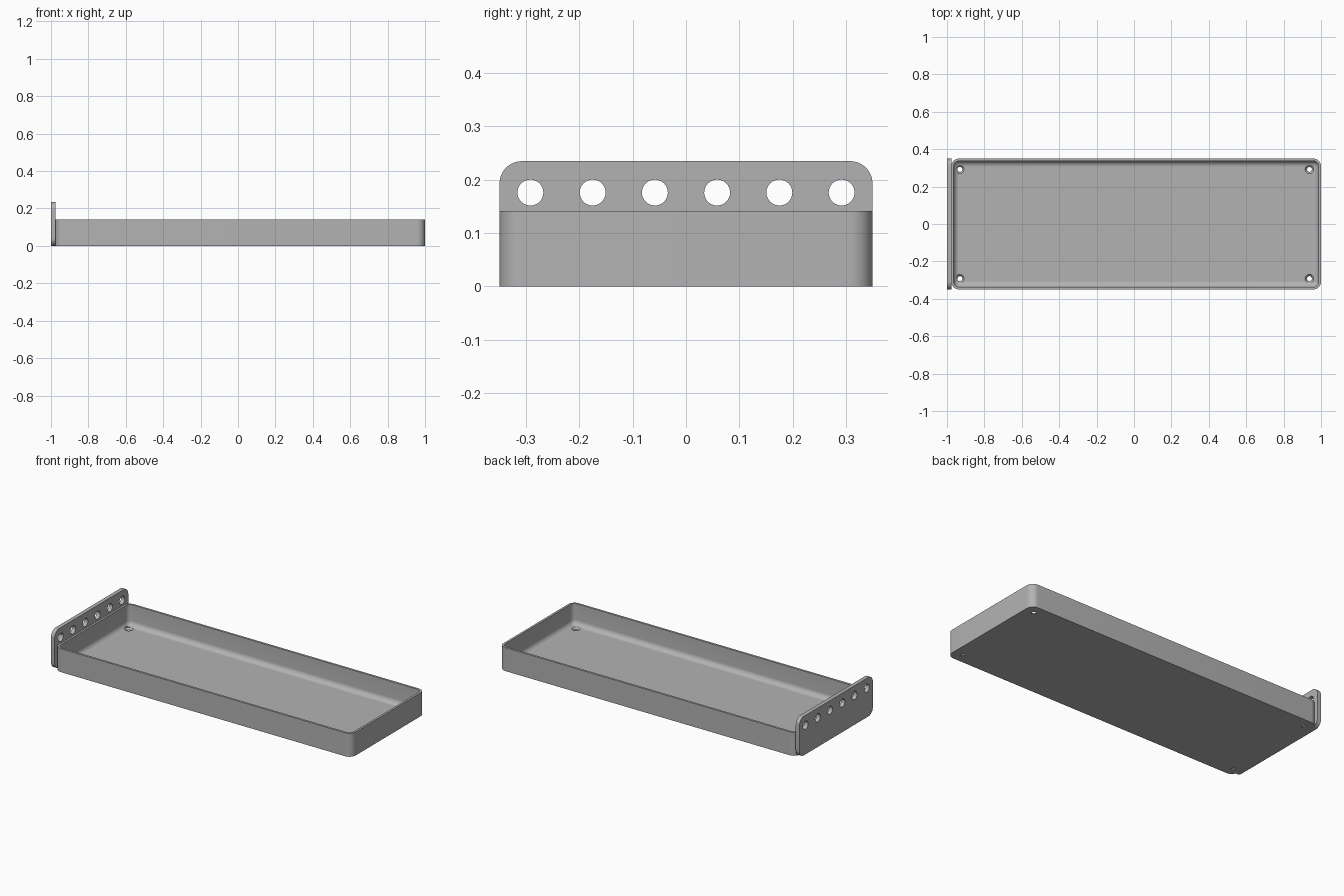
import bpy, bmesh, math

if "Cube" in bpy.data.objects:
    bpy.data.objects.remove(bpy.data.objects["Cube"])

GREY = (0.45, 0.45, 0.45, 1)
grey = bpy.data.materials.new("plain grey")
grey.use_nodes = True
grey.diffuse_color = GREY
grey.node_tree.nodes["Principled BSDF"].inputs["Base Color"].default_value = GREY

X0, X1, HALF_Y = -0.977, 1.0, 0.35
TRAY_H, PLATE_H, CORNER = 0.141, 0.235, 0.042
WALL, FILLET, FLOOR = 0.013, 0.03, 0.015


def rounded_rect(u0, u1, v0, v1, radius, steps=10):
    """Counter-clockwise outline with rounded corners."""
    points = []
    corners = [(u1 - radius, v1 - radius), (u0 + radius, v1 - radius),
               (u0 + radius, v0 + radius), (u1 - radius, v0 + radius)]
    for quarter, (u, v) in enumerate(corners):
        for i in range(steps + 1):
            a = math.pi / 2 * (quarter + i / steps)
            points.append((u + radius * math.cos(a), v + radius * math.sin(a)))
    return points


def loft(name, rings):
    """Bridge closed rings of equal length and cap both ends."""
    bm = bmesh.new()
    loops = [[bm.verts.new(p) for p in ring] for ring in rings]
    for a, b in zip(loops, loops[1:]):
        for i in range(len(a)):
            j = (i + 1) % len(a)
            bm.faces.new((a[i], a[j], b[j], b[i]))
    bm.faces.new(loops[0][::-1])
    bm.faces.new(loops[-1])
    bmesh.ops.recalc_face_normals(bm, faces=bm.faces)
    mesh = bpy.data.meshes.new(name)
    bm.to_mesh(mesh)
    bm.free()
    obj = bpy.data.objects.new(name, mesh)
    bpy.context.collection.objects.link(obj)
    mesh.materials.append(grey)
    return obj


def circle(radius, steps=32):
    return [(radius * math.cos(2 * math.pi * i / steps),
             radius * math.sin(2 * math.pi * i / steps)) for i in range(steps)]


def activate(obj):
    bpy.ops.object.select_all(action="DESELECT")
    obj.select_set(True)
    bpy.context.view_layer.objects.active = obj


def cut(obj, cutters):
    activate(obj)
    for cutter in cutters:
        cutter.hide_render = True
        mod = obj.modifiers.new("hole", "BOOLEAN")
        mod.operation, mod.solver, mod.object = "DIFFERENCE", "EXACT", cutter
        bpy.ops.object.modifier_apply(modifier=mod.name)
        bpy.data.objects.remove(cutter)
    bpy.ops.object.shade_smooth_by_angle(angle=math.radians(30))


# Tray: outer wall, rim, inner wall, then a filleted floor
profile = [(0, 0), (0, TRAY_H), (WALL, TRAY_H)]
for i in range(9):
    a = math.pi / 2 * i / 8
    profile.append((WALL + FILLET * (1 - math.cos(a)),
                    FLOOR + FILLET * (1 - math.sin(a))))
tray = loft("tray", [
    [(x, y, z) for x, y in rounded_rect(X0 + d, X1 - d, d - HALF_Y, HALF_Y - d,
                                        max(CORNER - d, 0.003))]
    for d, z in profile])

# Countersunk screw holes in the tray floor
screw_profile = [(0.013, -0.02), (0.013, 0.004), (0.023, FLOOR), (0.023, 0.03)]
cut(tray, [loft("screw_cutter", [[(cx + x, cy + y, z) for x, y in circle(r)]
                                 for r, z in screw_profile])
           for cx in (-0.931, 0.938) for cy in (-0.292, 0.292)])

# Upright end plate with a row of six holes
plate = loft("end_plate", [
    [(x, y, z) for y, z in rounded_rect(-HALF_Y, HALF_Y, 0, PLATE_H, CORNER)]
    for x in (-1.0, X0 + 0.001)])
cut(plate, [loft("plate_cutter", [[(x, (k - 2.5) * 0.1168 + y, 0.176 + z)
                                   for y, z in circle(0.0243)]
                                  for x in (-1.1, -0.9)])
            for k in range(6)])
